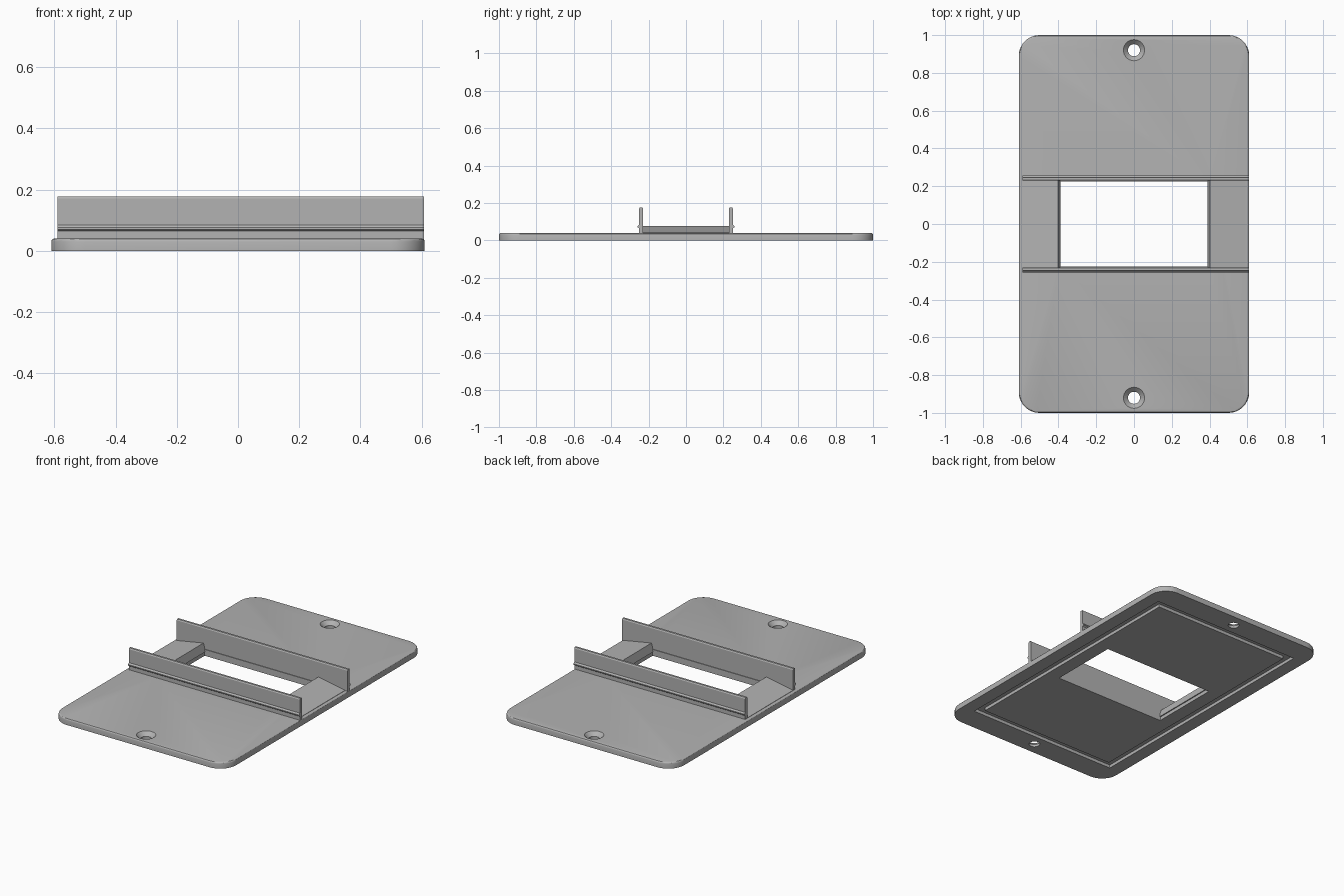
import bpy, bmesh, math
from mathutils import Matrix

cube = bpy.data.objects.get("Cube")
if cube:
    bpy.data.objects.remove(cube, do_unlink=True)

grey = bpy.data.materials.new("matte grey")
grey.use_nodes = True
grey.diffuse_color = (0.45, 0.45, 0.45, 1)
grey.node_tree.nodes["Principled BSDF"].inputs["Base Color"].default_value = (0.45, 0.45, 0.45, 1)


def finish(name, bm, cutter=False):
    bmesh.ops.recalc_face_normals(bm, faces=bm.faces)
    mesh = bpy.data.meshes.new(name)
    bm.to_mesh(mesh)
    bm.free()
    mesh.materials.append(grey)
    obj = bpy.data.objects.new(name, mesh)
    bpy.context.collection.objects.link(obj)
    if cutter:
        obj.hide_render = True
        obj.hide_set(True)
    return obj


def add_box(bm, hx, hy, z0, z1):
    m = Matrix.Translation((0, 0, (z0 + z1) / 2)) @ Matrix.Diagonal((2 * hx, 2 * hy, z1 - z0, 1))
    return bmesh.ops.create_cube(bm, size=1, matrix=m)["verts"]


def prism(name, points, place, start, end):
    """Extrude a closed 2D profile; place maps (u, v, along) to a position."""
    bm = bmesh.new()
    face = bm.faces.new([bm.verts.new(place(u, v, start)) for u, v in points])
    new = bmesh.ops.extrude_face_region(bm, geom=[face])["geom"]
    for v in new:
        if isinstance(v, bmesh.types.BMVert):
            v.co += place(0, 0, end) - place(0, 0, start)
    return finish(name, bm)


def cut(target, cutter):
    mod = target.modifiers.new(cutter.name, 'BOOLEAN')
    mod.operation = 'DIFFERENCE'
    mod.solver = 'EXACT'
    mod.object = cutter


def smooth(obj):
    bpy.ops.object.select_all(action='DESELECT')
    obj.select_set(True)
    bpy.context.view_layer.objects.active = obj
    bpy.ops.object.shade_smooth_by_angle(angle=math.radians(30))


TOP = 0.04

# Base plate: rounded corners, softened top rim
bm = bmesh.new()
add_box(bm, 0.61, 1.0, 0, TOP)
corners = [e for e in bm.edges if abs(e.verts[0].co.z - e.verts[1].co.z) > 0.01]
bmesh.ops.bevel(bm, geom=corners, offset=0.11, segments=10, profile=0.5, affect='EDGES')
rim = [e for e in bm.edges if all(v.co.z > TOP - 0.001 for v in e.verts)]
bmesh.ops.bevel(bm, geom=rim, offset=0.01, segments=3, profile=0.5, affect='EDGES')
plate = finish("base_plate", bm)

# Central opening, a little wider at the top of its end walls
bm = bmesh.new()
for v in add_box(bm, 0.385, 0.225, -0.05, 0.1):
    if v.co.z > 0:
        v.co.x *= 1.05
opening = finish("opening_cutter", bm, True)
cut(plate, opening)

# Countersunk screw holes
for label, y in (("front", -0.92), ("back", 0.92)):
    bm = bmesh.new()
    rings = []
    for r, z in ((0.032, -0.02), (0.032, 0.016), (0.056, TOP), (0.056, 0.08)):
        rings.append(bmesh.ops.create_circle(
            bm, segments=32, radius=r, matrix=Matrix.Translation((0, y, z)))["verts"])
    for a, b in zip(rings, rings[1:]):
        for i in range(32):
            j = (i + 1) % 32
            bm.faces.new((a[i], a[j], b[j], b[i]))
    bm.faces.new(rings[0])
    bm.faces.new(rings[-1])
    cut(plate, finish(label + "_screw_cutter", bm, True))

# Rectangular gasket groove on the underside
bm = bmesh.new()
GROOVE = 0.02
loops = []
for z in (-0.02, GROOVE):
    for hx, hy in ((0.525, 0.85), (0.48, 0.805)):
        loops.append([bm.verts.new((sx * hx, sy * hy, z))
                      for sx, sy in ((1, 1), (-1, 1), (-1, -1), (1, -1))])
for a, b in ((0, 1), (2, 3), (0, 2), (1, 3)):
    for i in range(4):
        j = (i + 1) % 4
        bm.faces.new((loops[a][i], loops[a][j], loops[b][j], loops[b][i]))
cut(plate, finish("groove_cutter", bm, True))
smooth(plate)

from mathutils import Vector

# Upright rails with rounded tops and a small outer snap ridge
rail_profile = [(0.229, 0.03), (0.25, 0.03), (0.25, 0.064), (0.258, 0.07), (0.258, 0.076),
                (0.25, 0.085), (0.25, 0.17), (0.246, 0.177), (0.233, 0.177), (0.229, 0.17)]
for label, side in (("front", -1), ("back", 1)):
    prism(label + "_rail", rail_profile,
          lambda u, v, t, s=side: Vector((t, s * u, v)), -0.59, 0.608)

# Sloped end ramps rising from the plate edge to the opening
ramp_profile = [(0.388, 0.025), (0.59, 0.025), (0.59, 0.042), (0.402, 0.076)]
for label, side in (("right", -1), ("left", 1)):
    prism(label + "_ramp", ramp_profile,
          lambda u, v, t, s=side: Vector((s * u, t, v)), -0.23, 0.23)
